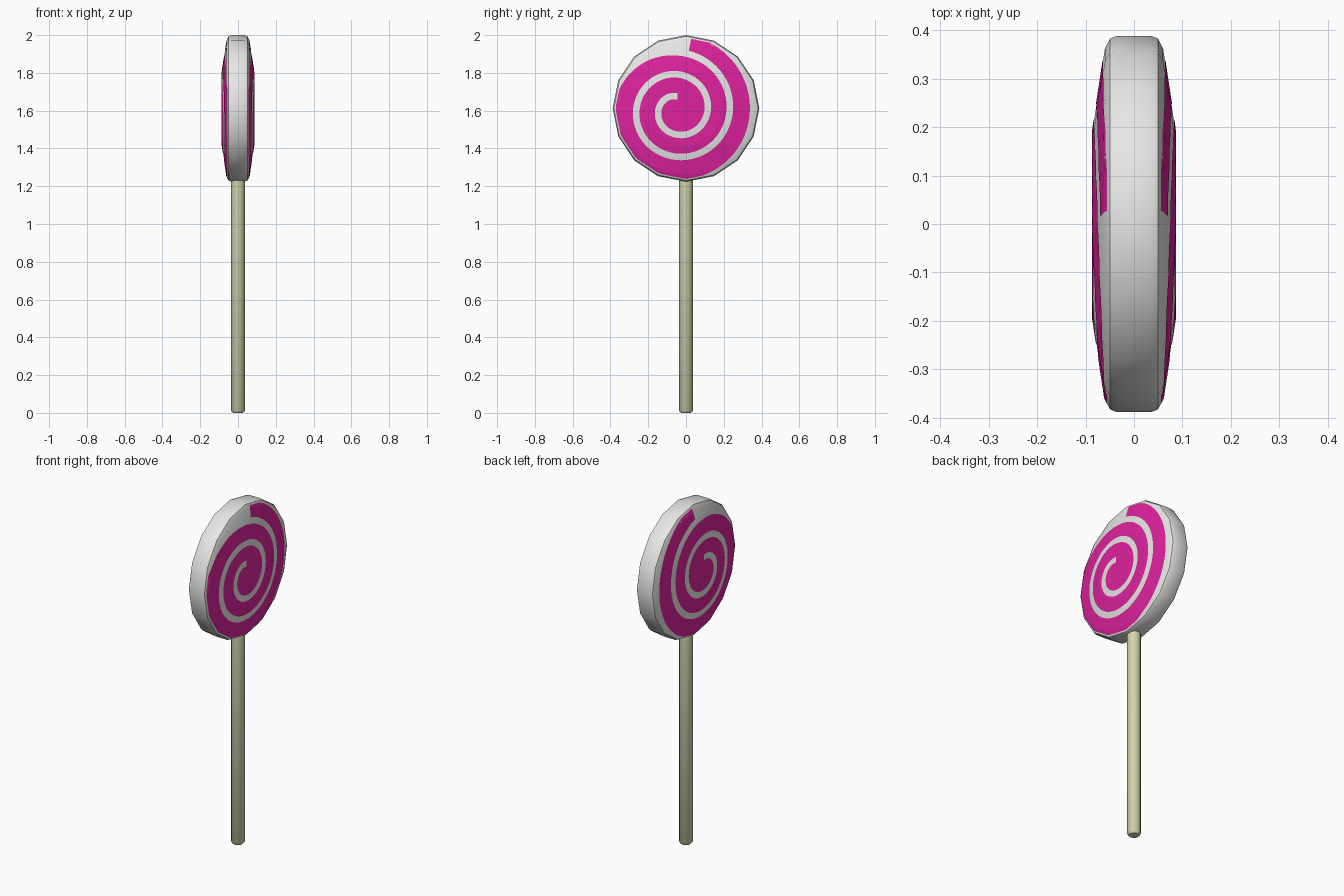
import bpy, bmesh, math

if "Cube" in bpy.data.objects:
    bpy.data.objects.remove(bpy.data.objects["Cube"])

CZ = 1.612          # candy centre height
SIDES = 16


def material(name, rgb):
    m = bpy.data.materials.new(name)
    m.diffuse_color = (*rgb, 1)
    m.use_nodes = True
    m.node_tree.nodes["Principled BSDF"].inputs["Base Color"].default_value = m.diffuse_color
    return m


white = material("candy white", (0.80, 0.80, 0.79))
pink = material("candy pink", (0.73, 0.016, 0.34))
cream = material("stick cream", (0.66, 0.66, 0.43))


def finish(name, bm, mat, angle=35):
    me = bpy.data.meshes.new(name)
    bm.to_mesh(me)
    bm.free()
    ob = bpy.data.objects.new(name, me)
    bpy.context.collection.objects.link(ob)
    me.materials.append(mat)
    bpy.ops.object.select_all(action='DESELECT')
    ob.select_set(True)
    bpy.context.view_layer.objects.active = ob
    bpy.ops.object.shade_smooth_by_angle(angle=math.radians(angle))
    return ob


def lathe(name, profile, sides, place, mat, angle):
    """Closed turned body from (along, radius) points."""
    bm = bmesh.new()
    rings = []
    for a, r in profile:
        rings.append([bm.verts.new(place(a, r * math.cos(2 * math.pi * i / sides),
                                         r * math.sin(2 * math.pi * i / sides)))
                      for i in range(sides)])
    for p, q in zip(rings, rings[1:]):
        for i in range(sides):
            j = (i + 1) % sides
            bm.faces.new((p[i], p[j], q[j], q[i]))
    bm.faces.new(rings[0])
    bm.faces.new(rings[-1])
    bmesh.ops.recalc_face_normals(bm, faces=bm.faces)
    return finish(name, bm, mat, angle)


# stick
lathe("stick", [(0, 0.027), (0.012, 0.037), (1.27, 0.037)], 12,
      lambda a, u, v: (u, v, a), cream, 40)

# candy disc, turned around the x axis
half = [(0.085, 0.195), (0.060, 0.362), (0.050, 0.382), (0.035, 0.388)]
lathe("candy", half + [(-a, r) for a, r in reversed(half)], SIDES,
      lambda a, u, v: (a, u, CZ + v), white, 30)


# height of the faceted candy face
def rho(y, z):
    step = 2 * math.pi / SIDES
    f = math.atan2(z - CZ, y) % step - step / 2
    return math.hypot(y, z - CZ) * math.cos(f) / math.cos(step / 2)


def interp(pts, t):
    if t <= pts[0][0]:
        return pts[0][1]
    for (a, p), (b, q) in zip(pts, pts[1:]):
        if t <= b:
            return p + (q - p) * (t - a) / (b - a)
    return pts[-1][1]


SURFACE = [(r, a) for a, r in half]
CY, CS = -0.045, 1.603                     # swirl centre
HALF_GAP = 0.0175
OUTER = [(2, 0.288), (2.25, 0.338), (2.5, 0.367), (2.75, 0.383), (3, 0.40)]


def gap(s):
    return 0.072 + 0.117 * s


def swirl_point(s, r):
    th = math.pi / 2 + 2 * math.pi * s
    return CY + r * math.cos(th), CS + r * math.sin(th)


def swirl(name, side):
    """Thin pink spiral lying on one candy face."""
    bm = bmesh.new()
    across = 7

    def strip(s0, s1, inner, outer):
        n = int((s1 - s0) * 96)
        last = None
        for i in range(n + 1):
            s = s0 + (s1 - s0) * i / n
            ri, ro = inner(s), outer(s)
            while rho(*swirl_point(s, ro)) > 0.374:
                ro -= 0.001
            row = []
            for k in range(across + 1):
                y, z = swirl_point(s, ri + (ro - ri) * k / across)
                row.append(bm.verts.new((side * (interp(SURFACE, rho(y, z)) + 0.0015), y, z)))
            if last:
                for k in range(across):
                    bm.faces.new((last[k], last[k + 1], row[k + 1], row[k]))
            last = row

    strip(0, 1, lambda s: 0.0005, lambda s: gap(s) - HALF_GAP)
    strip(1, 2, lambda s: gap(s - 1) + HALF_GAP, lambda s: gap(s) - HALF_GAP)
    strip(2, 2.97, lambda s: gap(s - 1) + HALF_GAP, lambda s: interp(OUTER, s))
    bmesh.ops.remove_doubles(bm, verts=bm.verts, dist=0.00002)
    bm.normal_update()
    for f in bm.faces:
        if f.normal.x * side < 0:
            f.normal_flip()
    finish(name, bm, pink, 30)


# pink swirls, mirrored on both faces
swirl("swirl_right", 1)
swirl("swirl_left", -1)
